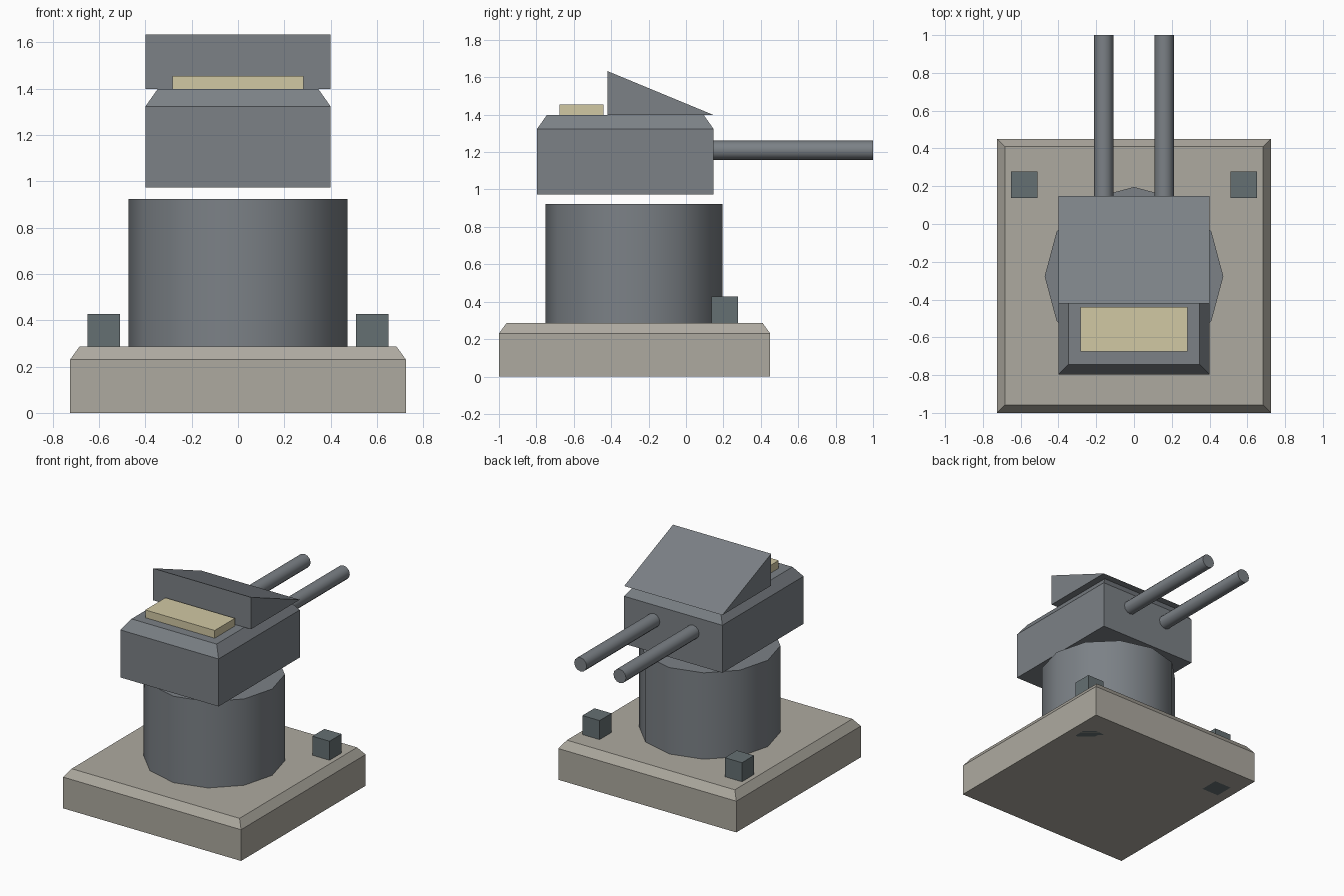
import bpy, bmesh
from math import radians
from mathutils import Matrix

if "Cube" in bpy.data.objects:
    bpy.data.objects.remove(bpy.data.objects["Cube"])


def material(name, rgb):
    m = bpy.data.materials.new(name)
    m.diffuse_color = (*rgb, 1)
    m.use_nodes = True
    m.node_tree.nodes["Principled BSDF"].inputs["Base Color"].default_value = m.diffuse_color
    return m


stone = material("stone", (0.42, 0.40, 0.35))
steel = material("steel", (0.20, 0.22, 0.24))
dark = material("dark_steel", (0.13, 0.16, 0.17))
cream = material("cream", (0.64, 0.58, 0.37))


def finish(name, bm, mat):
    bmesh.ops.recalc_face_normals(bm, faces=bm.faces)
    me = bpy.data.meshes.new(name)
    bm.to_mesh(me)
    bm.free()
    ob = bpy.data.objects.new(name, me)
    bpy.context.collection.objects.link(ob)
    me.materials.append(mat)
    return ob


def box(name, x, y, z, mat, inset=0, rise=0):
    """Box from ranges; an inset and rise add a sloped rim above it."""
    bm = bmesh.new()
    size = [b - a for a, b in (x, y, z)]
    mid = [(a + b) / 2 for a, b in (x, y, z)]
    bmesh.ops.create_cube(bm, size=1, matrix=Matrix.Translation(mid) @ Matrix.Diagonal((*size, 1)))
    if inset:
        bm.normal_update()
        top = max(bm.faces, key=lambda f: f.calc_center_median().z)
        bmesh.ops.inset_region(bm, faces=[top], thickness=inset, depth=0)
        bmesh.ops.translate(bm, verts=top.verts, vec=(0, 0, rise))
    return finish(name, bm, mat)


def cylinder(name, centre, radius, depth, sides, mat, rot=None, turn=0):
    bm = bmesh.new()
    m = Matrix.Translation(centre) @ (rot or Matrix()) @ Matrix.Rotation(turn, 4, 'Z')
    bmesh.ops.create_cone(bm, cap_ends=True, segments=sides, radius1=radius,
                          radius2=radius, depth=depth, matrix=m)
    ob = finish(name, bm, mat)
    bpy.ops.object.select_all(action='DESELECT')
    ob.select_set(True)
    bpy.context.view_layer.objects.active = ob
    bpy.ops.object.shade_smooth_by_angle(angle=radians(50))
    return ob


# Base plate and turret pedestal
box("base", (-0.725, 0.725), (-1, 0.45), (0, 0.23), stone, 0.058, 0.057)
cylinder("pedestal", (0, -0.277, 0.604), 0.473, 0.638, 12, steel)

# Turret housing floating over the pedestal, with a rear hatch
box("turret", (-0.4, 0.4), (-0.797, 0.148), (0.973, 1.323), steel, 0.075, 0.075)
box("hatch", (-0.283, 0.283), (-0.675, -0.44), (1.397, 1.455), cream)

# Sloped wedge on the roof, extruded along x
bm = bmesh.new()
face = bm.faces.new([bm.verts.new((-0.4, y, z)) for y, z in
                     ((-0.42, 1.398), (0.148, 1.398), (-0.42, 1.633))])
ext = bmesh.ops.extrude_face_region(bm, geom=[face], use_keep_orig=True)
bmesh.ops.translate(bm, vec=(0.8, 0, 0),
                    verts=[g for g in ext["geom"] if isinstance(g, bmesh.types.BMVert)])
finish("wedge_roof", bm, steel)

# Paired barrels and corner blocks
for s, side in ((-1, "left"), (1, "right")):
    cylinder(f"{side}_barrel", (s * 0.16, 0.572, 1.21), 0.051, 0.856, 12, steel,
             Matrix.Rotation(radians(90), 4, 'X'))
    box(f"{side}_corner_block", (s * 0.58 - 0.07, s * 0.58 + 0.07), (0.137, 0.277),
        (0, 0.427), dark)
